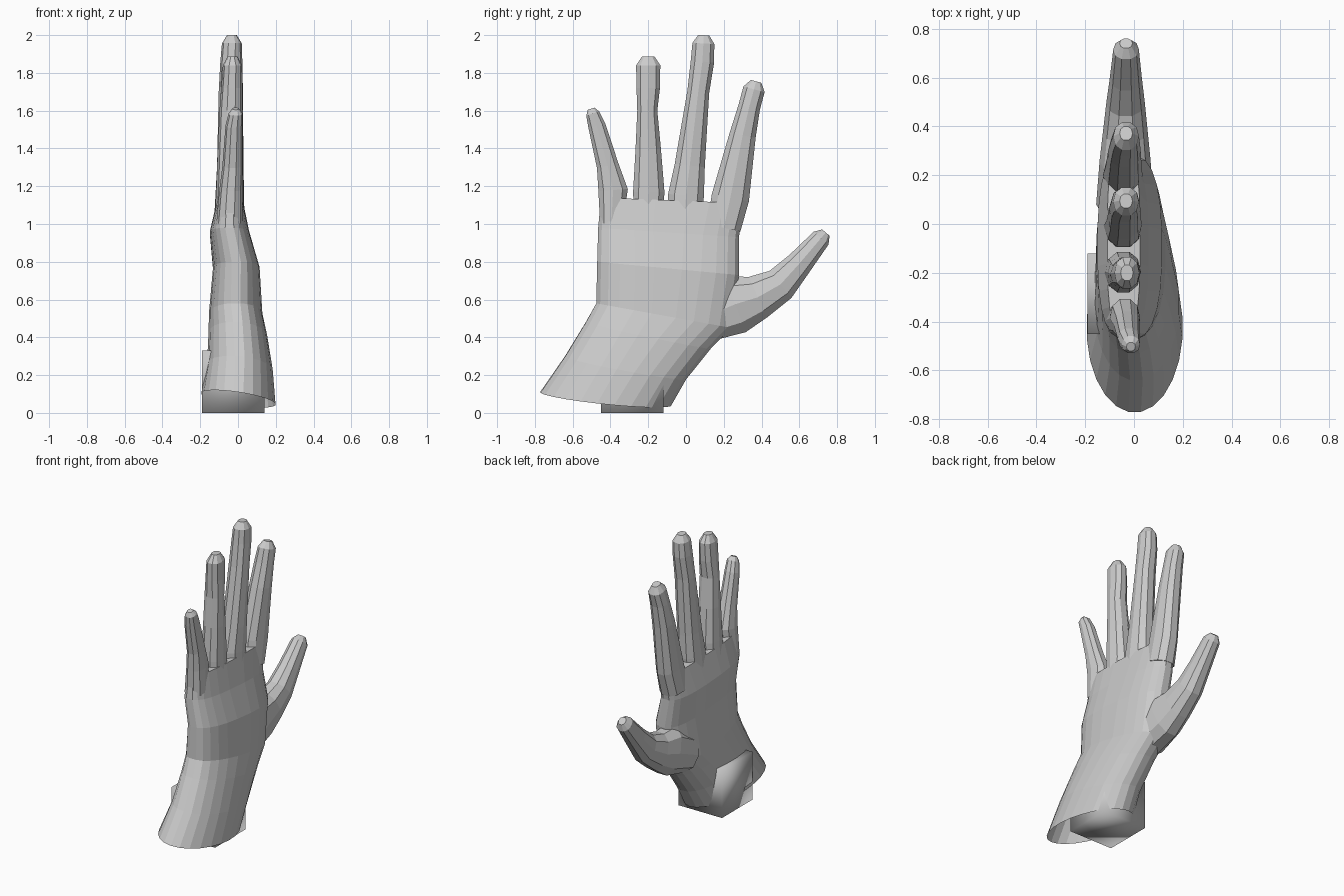
import bpy, bmesh, math
from mathutils import Vector

if "Cube" in bpy.data.objects:
    bpy.data.objects.remove(bpy.data.objects["Cube"])

grey = bpy.data.materials.new("plain_grey")
grey.diffuse_color = (0.6, 0.6, 0.6, 1)
grey.use_nodes = True
grey.node_tree.nodes["Principled BSDF"].inputs["Base Color"].default_value = grey.diffuse_color


def spow(v, p):
    return math.copysign(abs(v) ** p, v)


def loft(name, rings):
    """Closed skin through rings of equal point count."""
    bm = bmesh.new()
    rows = [[bm.verts.new(p) for p in r] for r in rings]
    n = len(rows[0])
    for a, b in zip(rows, rows[1:]):
        for i in range(n):
            j = (i + 1) % n
            bm.faces.new((a[i], a[j], b[j], b[i]))
    bm.faces.new(rows[0])
    bm.faces.new(rows[-1])
    bmesh.ops.recalc_face_normals(bm, faces=bm.faces)
    me = bpy.data.meshes.new(name)
    bm.to_mesh(me)
    bm.free()
    ob = bpy.data.objects.new(name, me)
    bpy.context.collection.objects.link(ob)
    me.materials.append(grey)
    return ob


def section(left, right, xlo, xhi, n, p=1.0, tilt=0.0):
    """Oval between two (y, z) ends, spanning xlo..xhi."""
    l, r = Vector(left), Vector(right)
    pts = []
    for i in range(n):
        a = 2 * math.pi * (i + 0.5) / n
        x = (xlo + xhi) / 2 + (xhi - xlo) / 2 * spow(math.sin(a), p)
        c = (l + r) / 2 + (r - l) / 2 * spow(math.cos(a) / math.cos(math.pi / n), p)
        pts.append((x, c.x, c.y - tilt * x))
    return pts


# palm and wrist: little-finger edge, thumb edge, thickness
palm = [
    ((-.77, .11), (-.08, .04), -.195, .20),
    ((-.64, .30), (.0, .18), -.165, .185),
    ((-.53, .48), (.13, .34), -.157, .155),
    ((-.475, .58), (.24, .45), -.155, .13),
    ((-.47, .80), (.28, .73), -.133, .115),
    ((-.465, .98), (.28, .93), -.15, .06),
    ((-.45, 1.14), (.31, 1.11), -.11, .025),
]
hand = loft("hand", [section(*s, 24, 1 - .05 * i, max(0, .15 - .05 * i))
                     for i, s in enumerate(palm)])
bpy.context.view_layer.objects.active = hand


def add_digit(name, base_x, tip_x, *stations):
    """Fuse a tapered digit: (y, z, half width) stations, rounded tip added."""
    last = len(stations) - 1
    rings = []
    for i, (y, z, w) in enumerate(stations):
        a, b = stations[max(i - 1, 0)], stations[min(i + 1, last)]
        t = Vector((b[0] - a[0], b[1] - a[1])).normalized()
        side = Vector((t.y, -t.x)) * w
        c = Vector((y, z))
        lo, hi = (u + (v - u) * i / last for u, v in zip(base_x, tip_x))
        rings.append(section(c - side, c + side, lo, hi, 10, .9))
    c, side, mid = c + t * w * .75, side * .5, (lo + hi) / 2
    rings.append(section(c - side, c + side, (lo + mid) / 2, (hi + mid) / 2, 10, .9))
    d = loft(name, rings)
    m = hand.modifiers.new("join", 'BOOLEAN')
    m.operation, m.solver, m.object = 'UNION', 'EXACT', d
    bpy.ops.object.modifier_apply(modifier=m.name)
    bpy.data.objects.remove(d)


# fingers and thumb
add_digit("little_finger", (-.115, .025), (-.05, .025),
          (-.395, 1.0, .06), (-.386, 1.18, .078), (-.415, 1.31, .058),
          (-.472, 1.52, .046), (-.494, 1.585, .036))
add_digit("ring_finger", (-.125, .03), (-.08, .022),
          (-.2, 1.0, .075), (-.197, 1.17, .083), (-.2, 1.40, .067),
          (-.205, 1.60, .053), (-.2, 1.72, .062), (-.2, 1.84, .064))
add_digit("middle_finger", (-.128, .035), (-.085, .02),
          (-.01, 1.0, .085), (0, 1.15, .095), (.02, 1.31, .08),
          (.065, 1.70, .058), (.087, 1.86, .062), (.092, 1.956, .058))
add_digit("index_finger", (-.127, .035), (-.085, .02),
          (.2, .98, .09), (.235, 1.14, .1), (.30, 1.47, .07),
          (.335, 1.62, .058), (.36, 1.713, .058))
add_digit("thumb", (-.155, .08), (-.085, .02),
          (.08, .50, .13), (.26, .575, .158), (.38, .612, .118),
          (.50, .68, .092), (.60, .79, .07), (.715, .925, .052))

# open the wrist end
bm = bmesh.new()
bm.from_mesh(hand.data)
cap = [f for f in bm.faces if f.normal.z < -.8 and f.calc_center_median().z < .15]
bmesh.ops.delete(bm, geom=cap, context='FACES')
bm.to_mesh(hand.data)
bm.free()

# block inside the wrist
bpy.ops.mesh.primitive_cube_add(size=.33, location=(-.025, -.285, .165))
block = bpy.context.object
block.name = "wrist_block"
block.data.materials.append(grey)
for f in block.data.polygons:
    f.use_smooth = True
